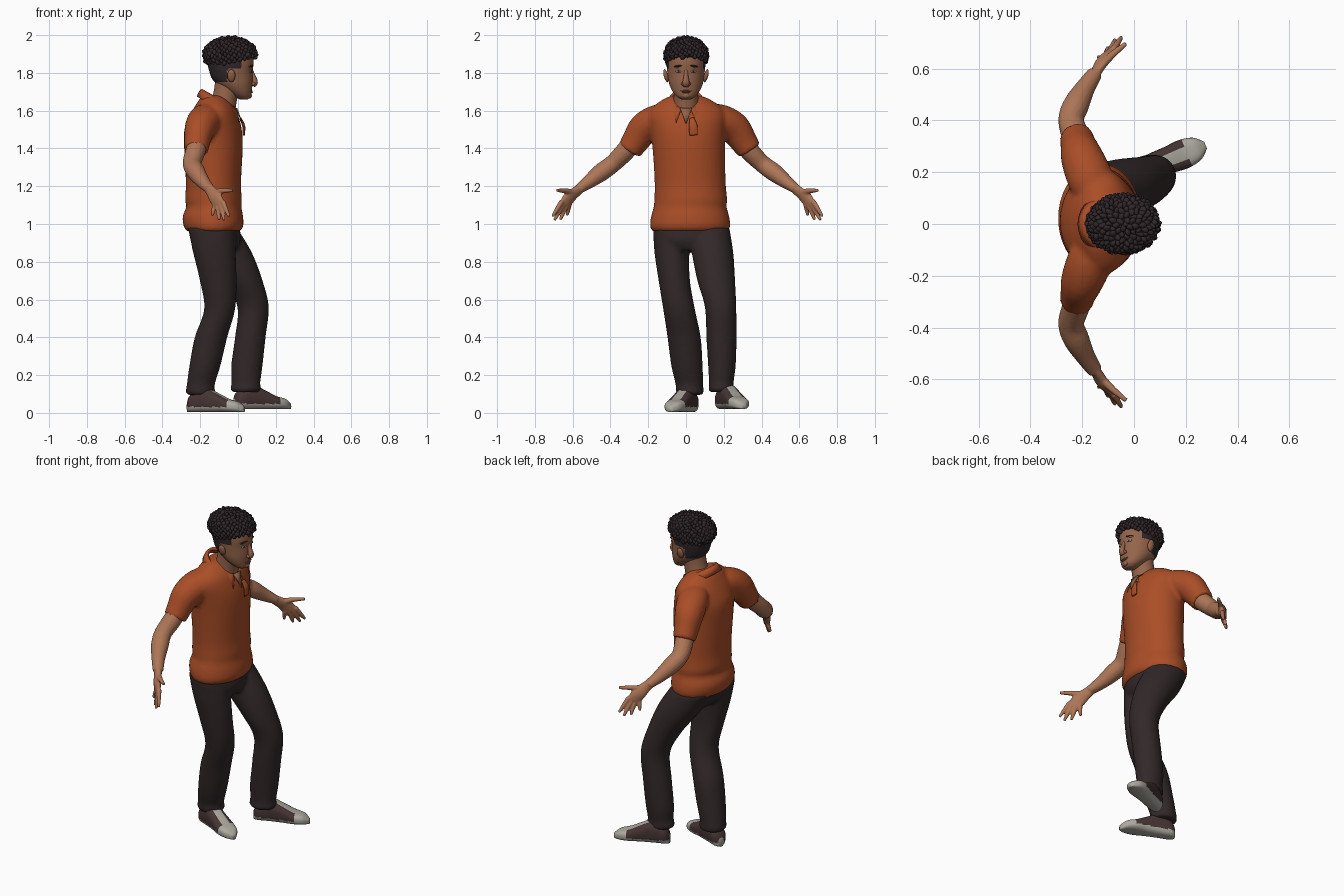
import bpy, bmesh, random
from math import cos, sin, pi, sqrt, radians, copysign
from mathutils import Vector, Matrix

random.seed(4)
if "Cube" in bpy.data.objects:
    bpy.data.objects.remove(bpy.data.objects["Cube"])


def material(name, r, g, b):
    m = bpy.data.materials.new(name)
    m.use_nodes = True
    m.diffuse_color = (r, g, b, 1)
    m.node_tree.nodes["Principled BSDF"].inputs["Base Color"].default_value = (r, g, b, 1)
    return m


SHIRT = material("rust orange cloth", .40, .075, .02)
SKIN = material("warm skin", .42, .18, .095)
FACE = material("face skin", .30, .13, .07)
HAIR = material("dark hair", .03, .02, .022)
PANTS = material("dark trousers", .032, .021, .022)
CANVAS = material("brown canvas", .06, .035, .033)
RUBBER = material("pale rubber", .42, .40, .35)
EYE = material("eye white", .42, .35, .30)
LIPS = material("lips", .22, .075, .055)


def finish(name, bm, mats, voxel=0, rule=None):
    """Turn a bmesh into a smooth object, optionally fused by a voxel remesh."""
    bmesh.ops.recalc_face_normals(bm, faces=bm.faces)
    for f in bm.faces:
        f.smooth = True
        if rule:
            f.material_index = rule(f.calc_center_median(), f.normal)
    me = bpy.data.meshes.new(name)
    bm.to_mesh(me)
    bm.free()
    ob = bpy.data.objects.new(name, me)
    bpy.context.collection.objects.link(ob)
    for m in mats:
        me.materials.append(m)
    if voxel:
        r = ob.modifiers.new("fuse", 'REMESH')
        r.mode = 'VOXEL'
        r.voxel_size = voxel
        r.use_smooth_shade = True
        s = ob.modifiers.new("soften", 'SMOOTH')
        s.factor, s.iterations = .5, 4
    return ob


def spline(rows, k=5):
    """Catmull-Rom interpolation of rows of numbers."""
    rows = [rows[0]] + list(rows) + [rows[-1]]
    out = []
    for a, b, c, d in zip(rows, rows[1:], rows[2:], rows[3:]):
        for i in range(k):
            t = i / k
            out.append([q + .5 * t * (r - p + t * (2*p - 5*q + 4*r - s + t * (3*(q - r) + s - p)))
                        for p, q, r, s in zip(a, b, c, d)])
    return out + [list(rows[-1])]


def bridge(bm, rings, closed=True):
    loops = [[bm.verts.new(p) for p in ring] for ring in rings]
    n = len(loops[0])
    for a, b in zip(loops, loops[1:]):
        for i in range(n if closed else n - 1):
            j = (i + 1) % n
            bm.faces.new((a[i], a[j], b[j], b[i]))
    if closed:
        bm.faces.new(loops[0])
        bm.faces.new(loops[-1])


def stack(bm, rows, n=40):
    """Level elliptical rings: z, centre x, centre y, radius x, radius y."""
    bridge(bm, [[(cx + rx * cos(2*pi*i/n), cy + ry * sin(2*pi*i/n), z) for i in range(n)]
                for z, cx, cy, rx, ry in spline(rows)])


def tube(bm, rows, ref=(0, 0, 1), n=16):
    """Rings across a path: x, y, z, radius along ref, other radius."""
    rows = spline(rows, 4)
    pts = [Vector(r[:3]) for r in rows]
    rings = []
    for i, r in enumerate(rows):
        t = (pts[min(i + 1, len(pts) - 1)] - pts[max(i - 1, 0)]).normalized()
        u = Vector(ref)
        u = (u - t * u.dot(t)).normalized()
        v = t.cross(u)
        rings.append([pts[i] + u * r[3] * cos(2*pi*j/n) + v * r[4] * sin(2*pi*j/n) for j in range(n)])
    bridge(bm, rings)


def blob(bm, loc, size, rot=None, sub=2):
    m = Matrix.Translation(loc) @ (rot or Matrix.Identity(4)) @ Matrix.Diagonal((*size, 1))
    bmesh.ops.create_icosphere(bm, subdivisions=sub, radius=1, matrix=m)


# Shirt: torso and two sleeves fused
bm = bmesh.new()
stack(bm, [(.96, -.13, .022, .14, .20), (.99, -.13, .022, .158, .212), (1.04, -.133, .022, .16, .207),
           (1.09, -.128, .022, .146, .193), (1.13, -.13, .025, .15, .193), (1.22, -.13, .022, .146, .188),
           (1.4, -.13, .015, .155, .192), (1.5, -.132, .01, .152, .2), (1.57, -.128, .008, .13, .205),
           (1.62, -.125, .005, .105, .18), (1.665, -.13, .002, .07, .115), (1.68, -.13, 0, .04, .07)])
for s in (-1, 1):
    o = .018
    tube(bm, [(-.14, s*.08 + o, 1.56, .07, .08), (-.17, s*.16 + o, 1.555, .08, .09),
              (-.2, s*.235 + o, 1.51, .085, .083), (-.215, s*.285 + o, 1.44, .074, .07),
              (-.222, s*.318 + o, 1.39, .066, .065)], (0, s, 1))
finish("shirt", bm, [SHIRT], .011)

# Collar: tilted flared band with an open front
bm = bmesh.new()
rings = []
for rx, ry, drop, gap in ((.083, .075, .012, 20), (.092, .085, 0, 16), (.107, .103, .022, 20), (.118, .118, .055, 26)):
    ring = []
    for i in range(33):
        a = radians(gap + (360 - 2 * gap) * i / 32)
        x = rx * cos(a)
        point = .025 * max(0, cos(a)) ** 4 * (drop > .05)
        ring.append((-.1 + x, ry * sin(a), 1.665 - .55 * x - drop - point))
    rings.append(ring)
bridge(bm, rings, False)
collar = finish("collar", bm, [SHIRT])
sol = collar.modifiers.new("cloth", 'SOLIDIFY')
sol.thickness = .008

# Open neckline and loose placket
bm = bmesh.new()
bm.faces.new([bm.verts.new(p) for p in ((-.004, -.032, 1.615), (-.004, .032, 1.615), (.026, 0, 1.53))])
finish("neckline_skin", bm, [FACE]).modifiers.new("thick", 'SOLIDIFY').thickness = .006
bm = bmesh.new()
tube(bm, [(.012, .03, 1.56, .006, .012), (.03, .038, 1.52, .008, .022), (.03, .04, 1.47, .006, .022)], (1, 0, 0))
finish("placket", bm, [SHIRT])

# Trousers: pelvis and two bent legs fused
bm = bmesh.new()
stack(bm, [(1.0, -.13, .022, .135, .19), (.92, -.115, .025, .13, .195), (.86, -.1, .03, .09, .15)])
stack(bm, [(.98, -.14, -.075, .125, .1), (.85, -.125, -.075, .113, .092), (.7, -.105, -.062, .097, .083),
           (.55, -.097, -.037, .082, .084), (.4, -.143, -.01, .086, .088), (.25, -.175, .005, .082, .083),
           (.15, -.197, .018, .074, .073), (.11, -.198, .02, .078, .074), (.095, -.198, .02, .065, .065)])
stack(bm, [(.98, -.13, .12, .125, .11), (.85, -.055, .14, .128, .11), (.7, .03, .16, .1, .1),
           (.56, .08, .183, .083, .083), (.4, .065, .188, .081, .08), (.25, .047, .19, .083, .073),
           (.16, .042, .187, .076, .065), (.125, .04, .187, .082, .068), (.11, .04, .187, .065, .06)])
finish("trousers", bm, [PANTS], .011)


# Shoes: lengthwise loft with pale sole, toe cap and laces
def shoe(name, x, y, z, turn):
    bm = bmesh.new()
    power = lambda v, e: copysign(abs(v) ** e, v)
    rings = []
    for s, w, h in spline([(0, .018, .055), (.025, .045, .095), (.1, .051, .128), (.17, .053, .1),
                           (.23, .057, .07), (.285, .045, .055), (.32, .014, .03)]):
        rings.append([(s, w * power(cos(2*pi*i/40), .7), h/2 + h/2 * power(sin(2*pi*i/40), .75)) for i in range(40)])
    bridge(bm, rings)

    def paint(c, n):
        if c.z < .028 or c.x > .245:
            return 1
        return 1 if c.x > .11 and abs(c.y) < .026 and n.z > .2 else 0
    ob = finish(name, bm, [CANVAS, RUBBER], rule=paint)
    ob.location = (x, y, z)
    ob.rotation_euler = (0, 0, radians(turn))


shoe("right_shoe", -.265, .035, .004, -22)
shoe("left_shoe", -.02, .185, .02, 22)

# Arms with hands: palm, four fingers and thumb
for s, name in ((-1, "right_arm"), (1, "left_arm")):
    bm = bmesh.new()

    def limb(rows, ref=(0, 0, 1)):
        tube(bm, [(x, s * y + .008, z, a, b) for x, y, z, a, b in rows], (ref[0], s * ref[1], ref[2]))
    limb([(-.2, .26, 1.47, .05, .05), (-.225, .33, 1.385, .052, .053), (-.243, .395, 1.32, .047, .05),
          (-.222, .455, 1.275, .048, .05), (-.187, .52, 1.225, .037, .038), (-.15, .575, 1.185, .025, .03)])
    across = (.045, .04, .015)
    limb([(-.165, .555, 1.2, .026, .024), (-.14, .59, 1.17, .032, .02), (-.12, .625, 1.14, .04, .02),
          (-.1, .65, 1.105, .038, .015)], across)
    for base, tip in (((-.08, .665, 1.12), (-.048, .715, 1.04)), ((-.093, .655, 1.107), (-.073, .705, 1.02)),
                      ((-.108, .641, 1.1), (-.1, .674, 1.022)), ((-.122, .625, 1.106), (-.137, .638, 1.045))):
        mid = [(p + q) / 2 for p, q in zip(base, tip)]
        limb([(*base, .014, .014), (*mid, .012, .012), (*tip, .008, .008)], across)
    limb([(-.135, .595, 1.165, .018, .018), (-.085, .645, 1.175, .014, .014), (-.03, .69, 1.178, .009, .009)])
    finish(name, bm, [SKIN], .005)

# Neck
bm = bmesh.new()
stack(bm, [(1.56, -.095, 0, .075, .075), (1.65, -.075, 0, .068, .066), (1.71, -.06, 0, .067, .064),
           (1.77, -.05, 0, .07, .066)])
finish("neck", bm, [FACE])


# Head, with close-cut hair on its back and sides
def hairline(c, n):
    return int(c.z > 1.885 or (c.x < -.055 and c.z > 1.75) or (c.x < .02 and c.z > 1.825))


bm = bmesh.new()
stack(bm, [(1.66, .03, 0, .022, .025), (1.675, .023, 0, .045, .05), (1.705, .003, 0, .07, .073),
           (1.74, -.017, 0, .094, .088), (1.77, -.03, 0, .108, .094), (1.805, -.037, 0, .114, .099),
           (1.85, -.04, 0, .122, .103), (1.89, -.042, 0, .12, .1), (1.93, -.04, 0, .1, .085),
           (1.96, -.04, 0, .05, .045)], 64)
finish("head", bm, [FACE, HAIR], rule=hairline)

# Nose, ears and brow ridge
bm = bmesh.new()
tube(bm, [(.068, 0, 1.82, .008, .01), (.08, 0, 1.785, .012, .012), (.09, 0, 1.75, .015, .018),
          (.08, 0, 1.73, .01, .016)], (1, 0, 0))
for s in (-1, 1):
    blob(bm, (.08, s * .016, 1.742), (.012, .01, .01))
    blob(bm, (-.035, s * .106, 1.785), (.022, .012, .036), Matrix.Rotation(s * radians(-15), 4, 'X'))
    blob(bm, (.058, s * .035, 1.833), (.016, .028, .01))
blob(bm, (.062, 0, 1.68), (.012, .022, .016))
finish("nose_and_ears", bm, [FACE])

# Eyes, brows and mouth
eyes, dark, mouth = bmesh.new(), bmesh.new(), bmesh.new()
for s in (-1, 1):
    turn = Matrix.Rotation(s * radians(22), 4, 'Z')
    blob(eyes, (.067, s * .04, 1.808), (.005, .016, .007), turn)
    blob(dark, (.071, s * .04, 1.808), (.003, .006, .006), turn)
    blob(dark, (.07, s * .042, 1.836), (.006, .023, .005), turn @ Matrix.Rotation(s * radians(-6), 4, 'X'))
blob(mouth, (.07, 0, 1.705), (.008, .03, .004))
blob(mouth, (.07, 0, 1.698), (.009, .022, .005))
finish("eyes", eyes, [EYE])
finish("pupils_and_brows", dark, [HAIR])
finish("mouth", mouth, [LIPS])

# Curly hair: a mop covered in small tilted curls
bm = bmesh.new()
blob(bm, (-.042, 0, 1.905), (.128, .105, .07), sub=3)
count = 300
for i in range(count):
    h = 1 - 1.55 * (i + .5) / count
    r = sqrt(1 - h * h)
    a = i * pi * (3 - sqrt(5))
    d = Vector((r * cos(a), r * sin(a), h))
    p = Vector((-.042 + .13 * d.x, .105 * d.y, 1.895 + .086 * d.z))
    if p.z < 1.865 + .25 * p.x:
        continue
    spin = d.to_track_quat('Z', 'Y').to_matrix().to_4x4()
    tilt = Matrix.Rotation(random.uniform(-.7, .7), 4, 'X') @ Matrix.Rotation(random.uniform(-.7, .7), 4, 'Y')
    w = random.uniform(.009, .013)
    blob(bm, p, (w, w * 1.3, random.uniform(.014, .024)), spin @ tilt, 2)
finish("curly_hair", bm, [HAIR])
